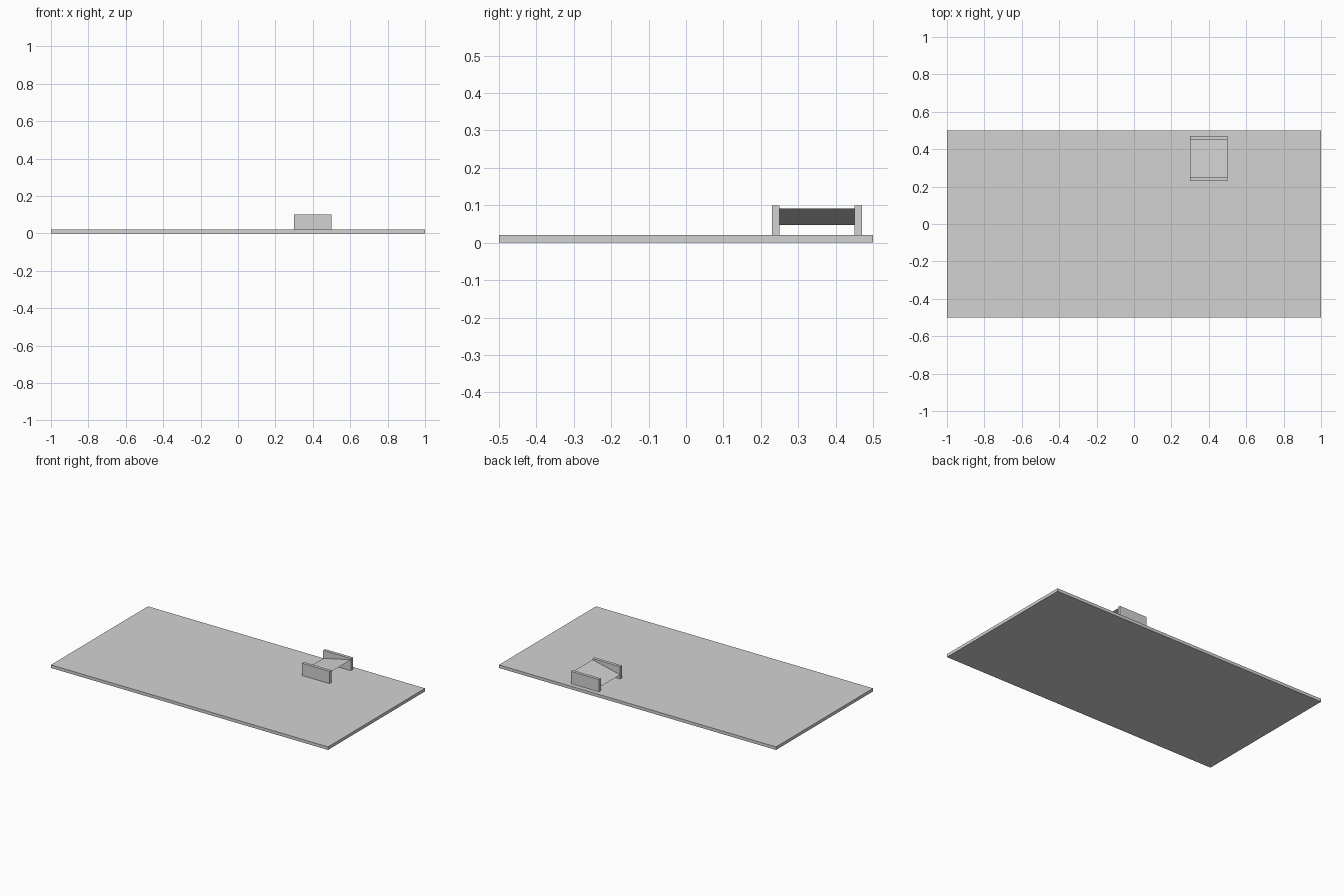
import bpy
import bmesh

default = bpy.data.objects.get("Cube")
if default:
    bpy.data.objects.remove(default, do_unlink=True)

# One plain grey for everything
grey = bpy.data.materials.new("light_grey")
grey.use_nodes = True
colour = (0.65, 0.65, 0.65, 1)
grey.diffuse_color = colour
grey.node_tree.nodes["Principled BSDF"].inputs["Base Color"].default_value = colour


def add_object(name, bm):
    mesh = bpy.data.meshes.new(name)
    bm.to_mesh(mesh)
    bm.free()
    mesh.materials.append(grey)
    obj = bpy.data.objects.new(name, mesh)
    bpy.context.collection.objects.link(obj)
    return obj


def box(name, low, high):
    """Box between two opposite corners."""
    bm = bmesh.new()
    bmesh.ops.create_cube(bm, size=1)
    for v in bm.verts:
        v.co = [b if c > 0 else a for c, a, b in zip(v.co, low, high)]
    return add_object(name, bm)


LEFT, RIGHT = 0.3, 0.5      # x extent of the holder
FRONT, BACK = 0.25, 0.45    # inner faces of the two walls
WALL, TOP, BASE = 0.02, 0.10, 0.02

# Flat base slab
box("base_slab", (-1, -0.5, 0), (1, 0.5, BASE))

# Two upright walls of the holder
box("front_wall", (LEFT, FRONT - WALL, BASE), (RIGHT, FRONT, TOP))
box("back_wall", (LEFT, BACK, BASE), (RIGHT, BACK + WALL, TOP))

# Thin sloping sheet between the walls, rising towards +x
bm = bmesh.new()
corners = [(LEFT, FRONT, 0.047), (RIGHT, FRONT, 0.092),
           (RIGHT, BACK, 0.092), (LEFT, BACK, 0.047)]
bm.faces.new([bm.verts.new(c) for c in corners])
add_object("sloping_sheet", bm)
